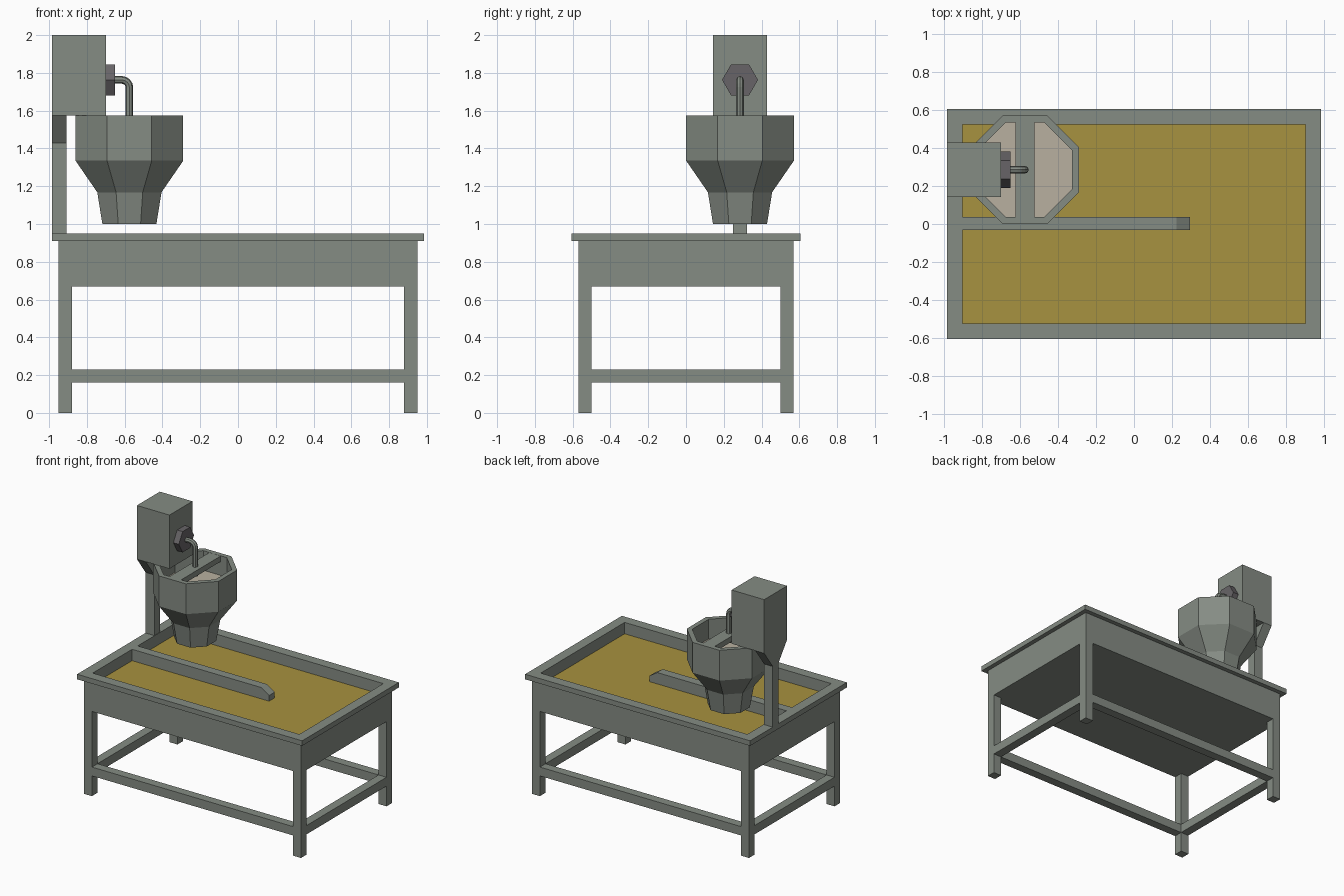
import bpy, bmesh, math
from mathutils import Vector

if "Cube" in bpy.data.objects:
    bpy.data.objects.remove(bpy.data.objects["Cube"])


def material(name, rgb):
    m = bpy.data.materials.new(name)
    m.diffuse_color = (*rgb, 1)
    m.use_nodes = True
    m.node_tree.nodes["Principled BSDF"].inputs["Base Color"].default_value = m.diffuse_color
    return m


STEEL = material("grey steel", (0.235, 0.262, 0.230))
DARK = material("dark hub grey", (0.135, 0.127, 0.135))
SAND = material("ochre sand", (0.39, 0.287, 0.05))
CREAM = material("cream filling", (0.48, 0.435, 0.353))


def loft(name, loops, mat, cap_mat=None):
    """Skin a stack of equal-length point loops and close both ends."""
    bm = bmesh.new()
    rings = [[bm.verts.new(p) for p in loop] for loop in loops]
    n = len(rings[0])
    for a, b in zip(rings, rings[1:]):
        for i in range(n):
            j = (i + 1) % n
            bm.faces.new((a[i], a[j], b[j], b[i]))
    bm.faces.new(rings[0][::-1])
    cap = bm.faces.new(rings[-1])
    if cap_mat:
        cap.material_index = 1
    bmesh.ops.recalc_face_normals(bm, faces=bm.faces)
    mesh = bpy.data.meshes.new(name)
    bm.to_mesh(mesh)
    bm.free()
    mesh.materials.append(mat)
    if cap_mat:
        mesh.materials.append(cap_mat)
    ob = bpy.data.objects.new(name, mesh)
    bpy.context.collection.objects.link(ob)
    return ob


def rect(x0, x1, y0, y1, z):
    return [(x0, y0, z), (x1, y0, z), (x1, y1, z), (x0, y1, z)]


def box(name, x0, x1, y0, y1, z0, z1, mat=STEEL):
    return loft(name, [rect(x0, x1, y0, y1, z0), rect(x0, x1, y0, y1, z1)], mat)


def octagon(cx, cy, apothem, z):
    r = apothem / math.cos(math.pi / 8)
    return [(cx + r * math.cos((i + .5) * math.pi / 4),
             cy + r * math.sin((i + .5) * math.pi / 4), z) for i in range(8)]


# Trough with overhanging rim, filled with sand
trough = [(.95, .57, .67), (.95, .57, .91), (.985, .605, .91),
          (.985, .605, .95), (.905, .525, .95), (.905, .525, .86)]
loft("trough", [rect(-x, x, -y, y, z) for x, y, z in trough], STEEL, SAND)

# Legs and stretchers
T = 0.07
for sx, side in ((-1, "left"), (1, "right")):
    xa, xb = sorted((sx * .95, sx * (.95 - T)))
    for sy, end in ((-1, "front"), (1, "back")):
        ya, yb = sorted((sy * .57, sy * (.57 - T)))
        box(f"{end}_{side}_leg", xa, xb, ya, yb, 0, .67)
    box(f"{side}_stretcher", xa, xb, -.5, .5, .16, .23)
for sy, end in ((-1, "front"), (1, "back")):
    ya, yb = sorted((sy * .57, sy * (.57 - T)))
    box(f"{end}_stretcher", -.88, .88, ya, yb, .16, .23)

# Divider with a sloped end
profile = [(-.905, .85), (.295, .85), (.295, .905), (.225, .95), (-.905, .95)]
loft("divider", [[(x, y, z) for x, z in profile] for y in (-.032, .038)], STEEL)

# Column flaring into the motor housing
CX, CY = -.575, .286
loft("column", [rect(-.985, -.908, CY - w, CY + w, z)
                for w, z in ((.036, .945), (.036, 1.43), (.143, 1.575))], STEEL)
box("motor_housing", -.985, -.70, CY - .143, CY + .143, 1.575, 2)

# Hexagonal hub
loft("hub", [[(x, CY + .095 * math.cos(i * math.pi / 3),
               1.763 + .095 * math.sin(i * math.pi / 3)) for i in range(6)]
             for x in (-.705, -.652)], DARK)

# Octagonal bowl with filling
bowl = [(.143, 1.0), (.17, 1.168), (.285, 1.335), (.285, 1.575),
        (.248, 1.575), (.248, 1.42)]
loft("bowl", [octagon(CX, CY, a, z) for a, z in bowl], STEEL, CREAM)
box("bowl_crossbar", CX - .05, CX + .05, CY - .255, CY + .255, 1.53, 1.574)

# Bent drive shaft
R = .04
path = [Vector((-.66, CY, 1.763))]
for k in range(5):
    a = math.pi / 2 * (1 - k / 4)
    path.append(Vector((CX - R + R * math.cos(a), CY, 1.763 - R + R * math.sin(a))))
path.append(Vector((CX, CY, 1.5)))
curve = bpy.data.curves.new("drive_shaft", "CURVE")
curve.dimensions = "3D"
curve.bevel_depth = .02
curve.bevel_resolution = 2
curve.use_fill_caps = True
spline = curve.splines.new("POLY")
spline.points.add(len(path) - 1)
for p, co in zip(spline.points, path):
    p.co = (*co, 1)
spline.use_smooth = False
curve.materials.append(STEEL)
shaft = bpy.data.objects.new("drive_shaft", curve)
bpy.context.collection.objects.link(shaft)
